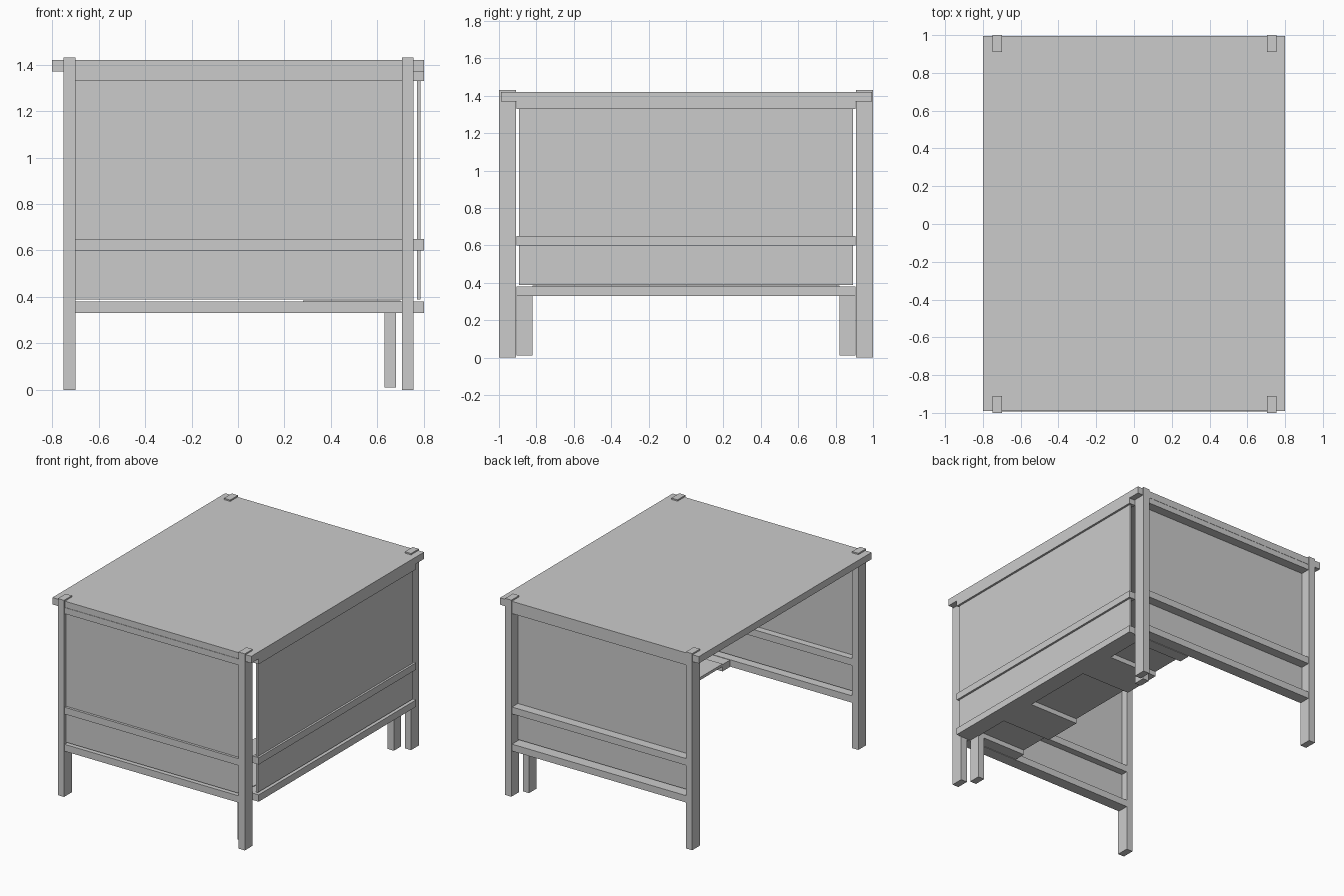
import bpy

if "Cube" in bpy.data.objects:
    bpy.data.objects.remove(bpy.data.objects["Cube"])


def box(name, x, y, z):
    """Axis-aligned box from (min, max) ranges."""
    bpy.ops.mesh.primitive_cube_add(size=1)
    o = bpy.context.object
    o.name = name
    o.location = [(r[0] + r[1]) / 2 for r in (x, y, z)]
    o.scale = [r[1] - r[0] for r in (x, y, z)]
    bpy.ops.object.transform_apply(location=True, rotation=True, scale=True)
    return o


def span(side, a, b):
    """Mirror a range to the chosen side of zero."""
    return tuple(sorted((side * a, side * b)))


RAILS = [("lower", (0.33, 0.38)), ("middle", (0.60, 0.65)), ("upper", (1.33, 1.375))]
ENDS = [("front", -1), ("back", 1)]

# table top
box("table_top", (-0.80, 0.80), (-0.99, 0.995), (1.37, 1.42))

for end, s in ENDS:
    # main corner posts, tops poke through the table top
    box(end + "_left_post", (-0.75, -0.70), span(s, 0.91, 1.0), (0, 1.43))
    box(end + "_right_post", (0.705, 0.755), span(s, 0.91, 1.0), (0, 1.43))
    # end rails between the posts
    for level, z in RAILS:
        box(f"{end}_{level}_rail", (-0.70, 0.705), span(s, 0.91, 0.993), z)
    # short bench legs and bench side rails
    box(end + "_bench_leg", (0.63, 0.68), span(s, 0.82, 0.905), (0.01, 0.37))
    box(end + "_bench_rail", (0.28, 0.75), span(s, 0.82, 0.905), (0.33, 0.38))
    # battens under the bench
    box(end + "_bench_batten", (0.28, 0.68), span(s, 0.27, 0.56), (0.33, 0.37))

# end panels, both set towards the front of their rails
box("front_panel", (-0.70, 0.705), (-0.975, -0.96), (0.388, 1.34))
box("back_panel", (-0.70, 0.705), (0.91, 0.925), (0.388, 1.34))

# right side panel and rails
box("side_panel", (0.77, 0.785), (-0.893, 0.893), (0.388, 1.34))
for level, z in RAILS:
    inner = 0.675 if level == "lower" else 0.75
    box(f"side_{level}_rail", (inner, 0.80), (-0.905, 0.905), z)

# bench board
box("bench_board", (0.28, 0.70), (-0.82, 0.82), (0.365, 0.385))
